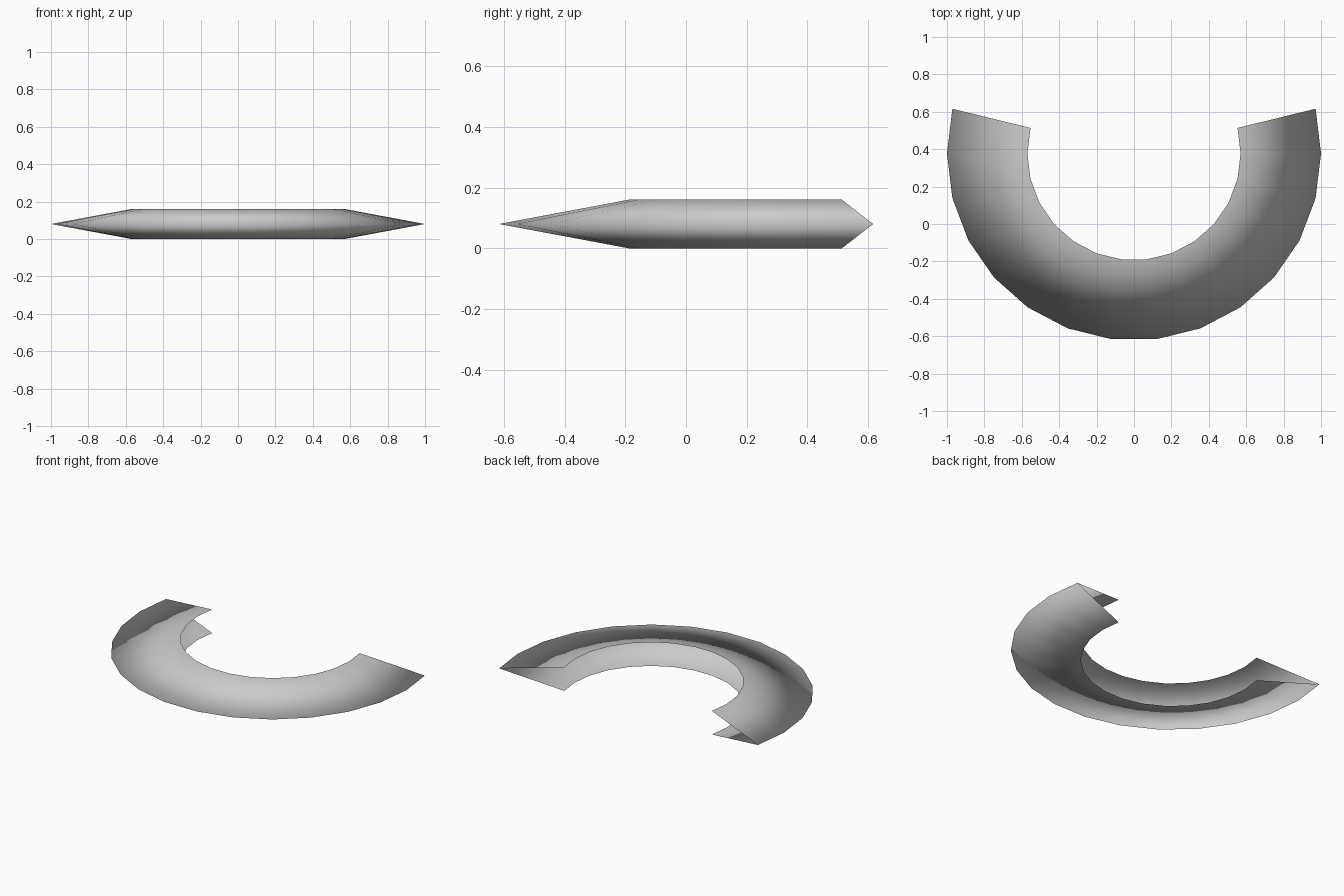
import bpy, bmesh, math
from mathutils import Vector

if "Cube" in bpy.data.objects:
    bpy.data.objects.remove(bpy.data.objects["Cube"], do_unlink=True)

OUTER, INNER, HEIGHT = 1.0, 0.57, 0.16
STEP = math.pi / 13
SEGMENTS = 15
CENTRE = Vector((0, 0.377, 0))

# Plain grey material
grey = bpy.data.materials.new("grey")
grey.use_nodes = True
colour = (0.6, 0.6, 0.6, 1)
grey.diffuse_color = colour
grey.node_tree.nodes["Principled BSDF"].inputs["Base Color"].default_value = colour

# V-shaped profile, open on the inside, at the left end of the arc
bm = bmesh.new()
direction = Vector((math.cos(STEP), math.sin(STEP), 0))
profile = [(INNER, HEIGHT), (OUTER, HEIGHT / 2), (INNER, 0)]
verts = [bm.verts.new(CENTRE + direction * r + Vector((0, 0, z))) for r, z in profile]
edges = [bm.edges.new(pair) for pair in zip(verts, verts[1:])]

# Sweep the profile round the front to the right end
bmesh.ops.spin(bm, geom=verts + edges, cent=CENTRE, axis=(0, 0, 1),
               angle=-STEP * SEGMENTS, steps=SEGMENTS)
bmesh.ops.remove_doubles(bm, verts=bm.verts, dist=0.0001)

# Face every panel outward: upper ones up, lower ones down
for face in bm.faces:
    face.normal_update()
    upper = face.calc_center_median().z > HEIGHT / 2
    if (face.normal.z > 0) != upper:
        face.normal_flip()
    face.smooth = True

mesh = bpy.data.meshes.new("curved_channel")
bm.to_mesh(mesh)
bm.free()
mesh.materials.append(grey)
channel = bpy.data.objects.new("curved_channel", mesh)
bpy.context.collection.objects.link(channel)
